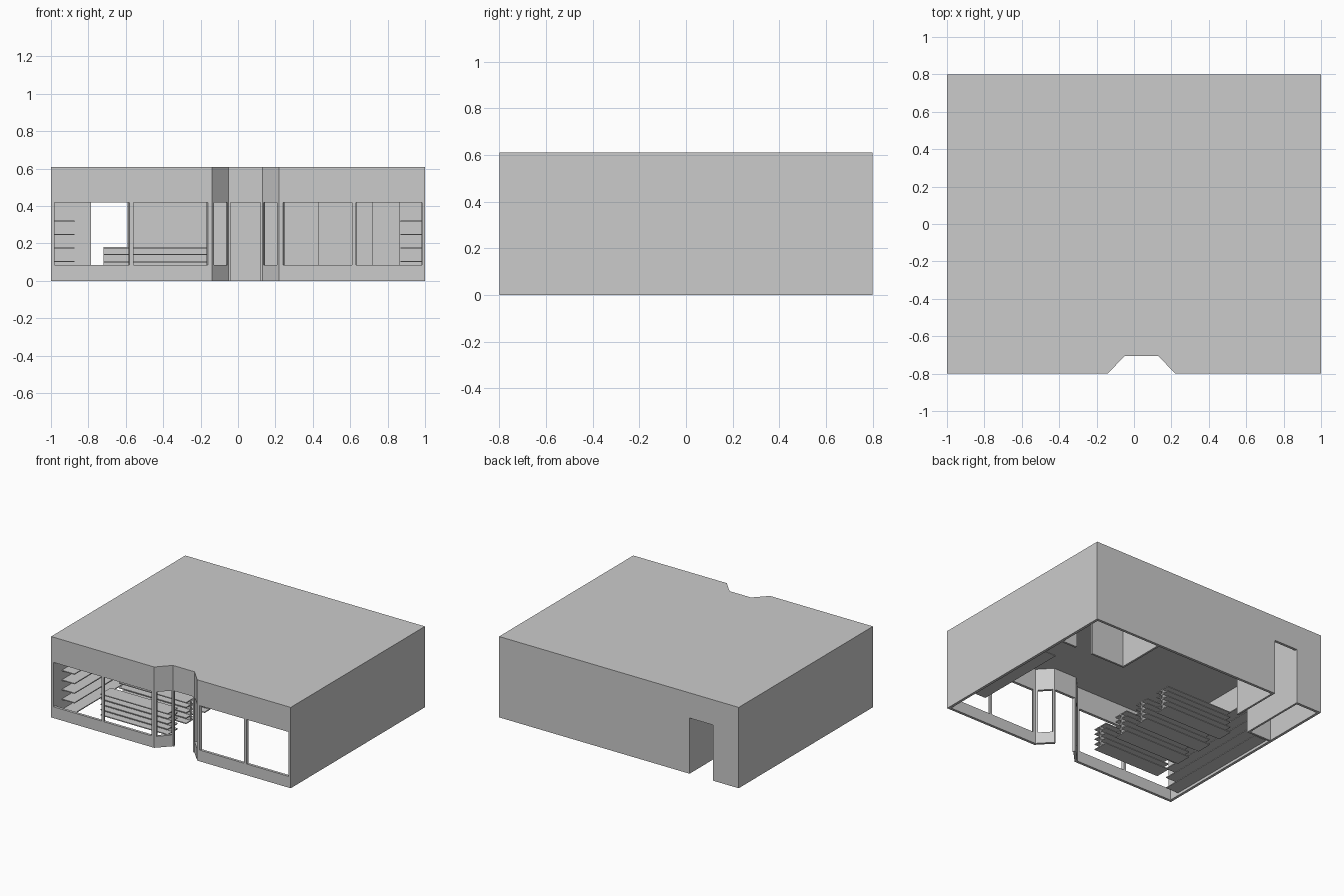
import bpy, bmesh
from mathutils import Vector

if "Cube" in bpy.data.objects:
    bpy.data.objects.remove(bpy.data.objects["Cube"])

grey = bpy.data.materials.new("plain grey")
grey.diffuse_color = (0.6, 0.6, 0.6, 1)
grey.use_nodes = True
grey.node_tree.nodes["Principled BSDF"].inputs["Base Color"].default_value = grey.diffuse_color

H, CEIL, T = 0.61, 0.585, 0.02      # roof top, ceiling, wall thickness
SILL, HEAD = 0.085, 0.42            # window bottom and top


def build(name, prisms):
    """One object from a list of (outline points, z0, z1) prisms."""
    bm = bmesh.new()
    for pts, z0, z1 in prisms:
        lo = [bm.verts.new((x, y, z0)) for x, y in pts]
        hi = [bm.verts.new((x, y, z1)) for x, y in pts]
        bm.faces.new(lo[::-1])
        bm.faces.new(hi)
        n = len(pts)
        for i in range(n):
            j = (i + 1) % n
            bm.faces.new((lo[i], lo[j], hi[j], hi[i]))
    bmesh.ops.recalc_face_normals(bm, faces=bm.faces[:])
    me = bpy.data.meshes.new(name)
    bm.to_mesh(me)
    bm.free()
    me.materials.append(grey)
    ob = bpy.data.objects.new(name, me)
    bpy.context.collection.objects.link(ob)
    return ob


def box(x0, x1, y0, y1, z0, z1):
    return ([(x0, y0), (x1, y0), (x1, y1), (x0, y1)], z0, z1)


# Front path with the recessed entrance, outer and inner lines
outer = [(-1, -.8), (-.14, -.8), (-.05, -.705), (.13, -.705), (.22, -.8), (1, -.8)]
inner = [(-1, -.78), (-.148, -.78), (-.058, -.685), (.138, -.685), (.228, -.78), (1, -.78)]


def strip(i, t0, t1, z0, z1):
    """Piece of front wall segment i between fractions t0 and t1."""
    def at(line, t):
        return tuple(Vector(line[i]).lerp(Vector(line[i + 1]), t))
    return ([at(outer, t0), at(outer, t1), at(inner, t1), at(inner, t0)], z0, z1)


# Header band and low walls under the windows
build("front_header", [strip(i, 0, 1, HEAD, CEIL) for i in range(5)])
build("front_sill_wall", [strip(i, 0, 1, 0, SILL) for i in (0, 1, 3, 4)])

# Window posts as fractions of each segment
posts = {0: [(0, .022), (.488, .512), (.975, 1)],
         1: [(0, .14), (.92, 1)],
         3: [(0, .08), (.86, 1)],
         4: [(0, .025), (.5, .526), (.978, 1)]}
build("window_posts", [strip(i, a, b, SILL, HEAD) for i, p in posts.items() for a, b in p])
build("entrance_jambs", [strip(2, 0, .055, 0, HEAD), strip(2, .945, 1, 0, HEAD)])

# Roof slab follows the recess
build("roof", [(outer + [(1, .8), (-1, .8)], CEIL, H)])

# Side and back walls, back wall with a doorway
for name, s in (("left_wall", -1), ("right_wall", 1)):
    build(name, [box(min(s, s * (1 - T)), max(s, s * (1 - T)), -.78, .78, 0, CEIL)])
build("back_wall", [box(-1, -.785, .78, .8, 0, CEIL),
                    box(-.785, -.59, .78, .8, HEAD, CEIL),
                    box(-.59, 1, .78, .8, 0, CEIL)])

# Interior rooms at the back corners
build("left_room_walls", [box(-.98, -.785, .27, .285, 0, CEIL),
                          box(-.80, -.785, .285, .78, 0, CEIL)])
build("passage_wall", [box(-.59, -.575, .41, .78, 0, CEIL)])
build("right_room_walls", [box(.43, .72, .40, .415, 0, CEIL),
                           box(.72, .86, .40, .415, HEAD, CEIL),
                           box(.86, .98, .40, .415, 0, CEIL),
                           box(.43, .445, .415, .78, 0, CEIL)])

# Free-standing shelf units across the left half
for n, y in enumerate((-.55, -.33, -.11, .11)):
    parts = [box(-.72, -.16, y - .005, y + .005, .02, .18)]
    for z in (.02, .06, .10, .14, .176):
        parts.append(box(-.72, -.16, y - .06, y + .06, z - .003, z + .004))
    build("aisle_shelf_%d" % (n + 1), parts)

# Shelves along both side walls
build("left_wall_shelves", [box(-.98, -.875, -.70, .24, z, z + .007)
                            for z in (.02, .10, .172, .244, .316)])
build("right_wall_shelves", [box(.868, .98, -.55, .20, z, z + .007)
                             for z in (.02, .10, .172, .244, .316)])
